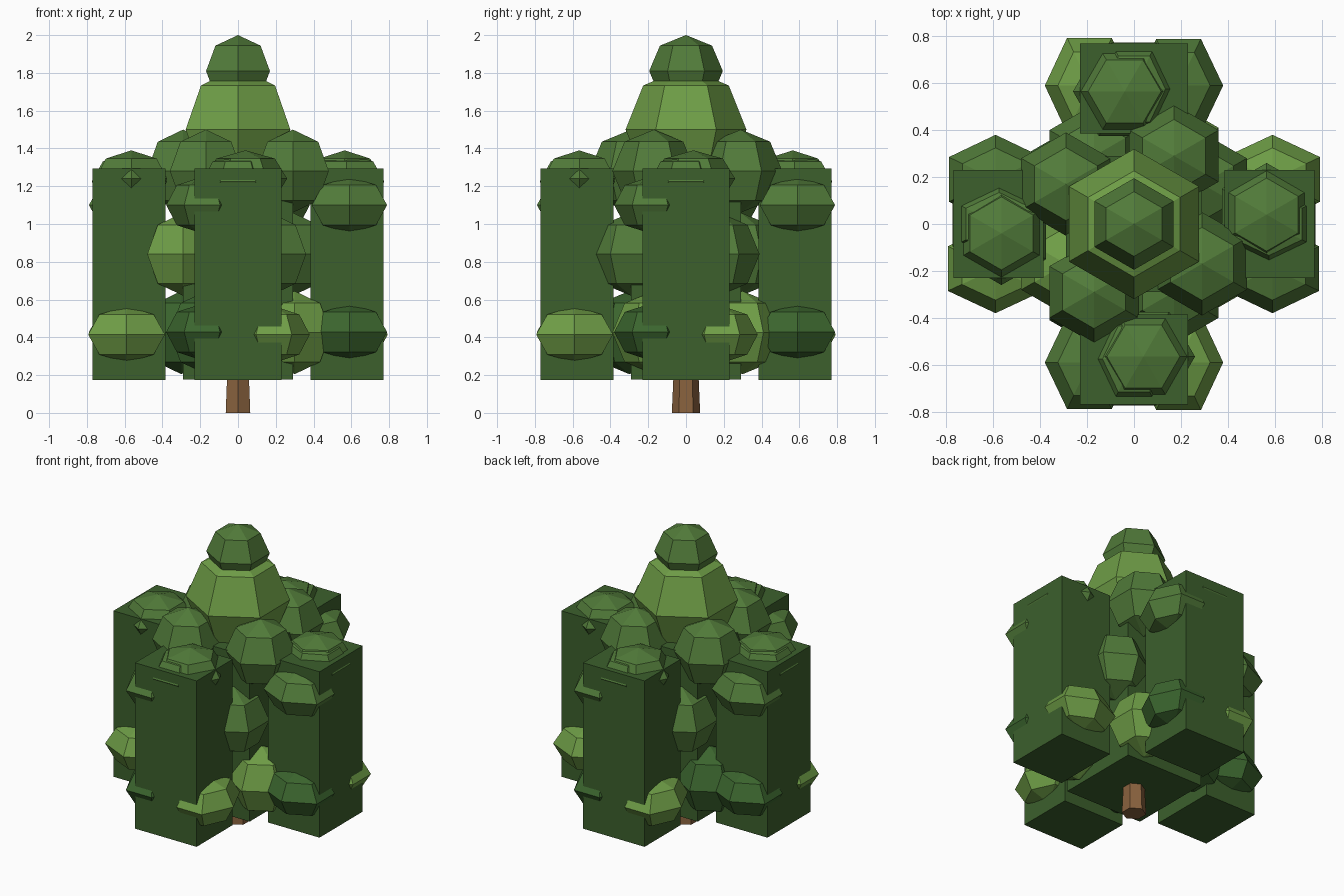
import bpy, bmesh
from math import sin, cos, pi
from mathutils import Matrix, Vector

if "Cube" in bpy.data.objects:
    bpy.data.objects.remove(bpy.data.objects["Cube"])


def material(name, rgb):
    m = bpy.data.materials.new(name)
    m.diffuse_color = (*[(c / 255) ** 2.2 for c in rgb], 1)
    m.use_nodes = True
    m.node_tree.nodes["Principled BSDF"].inputs["Base Color"].default_value = m.diffuse_color
    return m


LEAF = material("leaf_core", (62, 96, 48))
DARK = material("leaf_dark", (62, 102, 50))
MID = material("leaf_mid", (82, 122, 60))
LIGHT = material("leaf_light", (110, 156, 72))
BARK = material("bark", (136, 98, 64))


def finish(name, bm, mat, matrix):
    bm.transform(matrix)
    bmesh.ops.recalc_face_normals(bm, faces=bm.faces)
    me = bpy.data.meshes.new(name)
    bm.to_mesh(me)
    bm.free()
    me.materials.append(mat)
    bpy.context.collection.objects.link(bpy.data.objects.new(name, me))


def clump(name, loc, size, mat, start=pi / 2, turn=Matrix()):
    """Six-sided, four-ring faceted ellipsoid; start = angle of first corner."""
    bm = bmesh.new()
    top, bottom = bm.verts.new((0, 0, 1)), bm.verts.new((0, 0, -1))
    rings = [[bm.verts.new((sin(t) * cos(start + k * pi / 3),
                            sin(t) * sin(start + k * pi / 3), cos(t)))
              for k in range(6)] for t in (pi / 4, pi / 2, 3 * pi / 4)]
    for k in range(6):
        n = (k + 1) % 6
        bm.faces.new((top, rings[0][k], rings[0][n]))
        bm.faces.new((bottom, rings[2][n], rings[2][k]))
        for a, b in zip(rings, rings[1:]):
            bm.faces.new((a[k], b[k], b[n], a[n]))
    finish(name, bm, mat, turn @ Matrix.Translation(loc) @ Matrix.Diagonal((*size, 1)))


def block(name, lo, hi, mat, turn=Matrix()):
    lo, hi = Vector(lo), Vector(hi)
    bm = bmesh.new()
    bmesh.ops.create_cube(bm, size=1)
    finish(name, bm, mat, turn @ Matrix.Translation((lo + hi) / 2)
           @ Matrix.Diagonal((*(hi - lo), 1)))


# Tapered six-sided trunk
bm = bmesh.new()
bmesh.ops.create_cone(bm, cap_ends=True, segments=6, radius1=0.075, radius2=0.04, depth=0.8)
corner = max(bm.verts, key=lambda v: v.co.y - 10 * v.co.z).co
spin = 0 if abs(corner.x) < 1e-4 else pi / 6
finish("trunk", bm, BARK, Matrix.Translation((0, 0, 0.4)) @ Matrix.Rotation(spin, 4, 'Z'))

# Central foliage block and crown
block("core_foliage", (-0.29, -0.29, 0.178), (0.29, 0.29, 1.29), LEAF)
clump("crown_lower", (0, 0, 1.5), (0.32, 0.32, 0.33), LIGHT)
clump("crown_top", (0, 0, 1.81), (0.195, 0.195, 0.19), MID)

# Inner clump colours per quarter: low, middle, high
inner = [(DARK, LIGHT, MID), (LIGHT, MID, MID), (LIGHT, MID, MID), (DARK, MID, MID)]

for i in range(4):
    turn = Matrix.Rotation(i * pi / 2, 4, 'Z')
    # Outer foliage block
    block(f"outer_foliage_{i}", (-0.23, -0.77, 0.175), (0.23, -0.385, 1.295), LEAF, turn)
    # Clumps on the sides and top of the outer block
    for name, loc, size, mat in [
            ("side_clump_upper", (-0.19, -0.59, 1.10), (0.19, 0.23, 0.15), MID),
            ("side_clump_dark", (-0.19, -0.59, 0.428), (0.19, 0.23, 0.15), DARK),
            ("side_clump_light", (0.19, -0.59, 0.415), (0.19, 0.235, 0.15), LIGHT),
            ("top_clump_main", (0.04, -0.565, 1.24), (0.22, 0.22, 0.15), MID),
            ("top_clump_small", (0.0, -0.575, 1.225), (0.19, 0.23, 0.15), MID)]:
        clump(f"{name}_{i}", loc, size, mat, 0, turn)
    # Inner clumps, spiralling up around the core
    for name, loc, mat in zip(("low", "middle", "high"),
                              ((-0.17, -0.30, 0.425), (-0.29, -0.17, 0.84), (-0.17, -0.29, 1.28)),
                              inner[i]):
        clump(f"inner_clump_{name}_{i}", turn @ Vector(loc), (0.22, 0.22, 0.22), mat)
